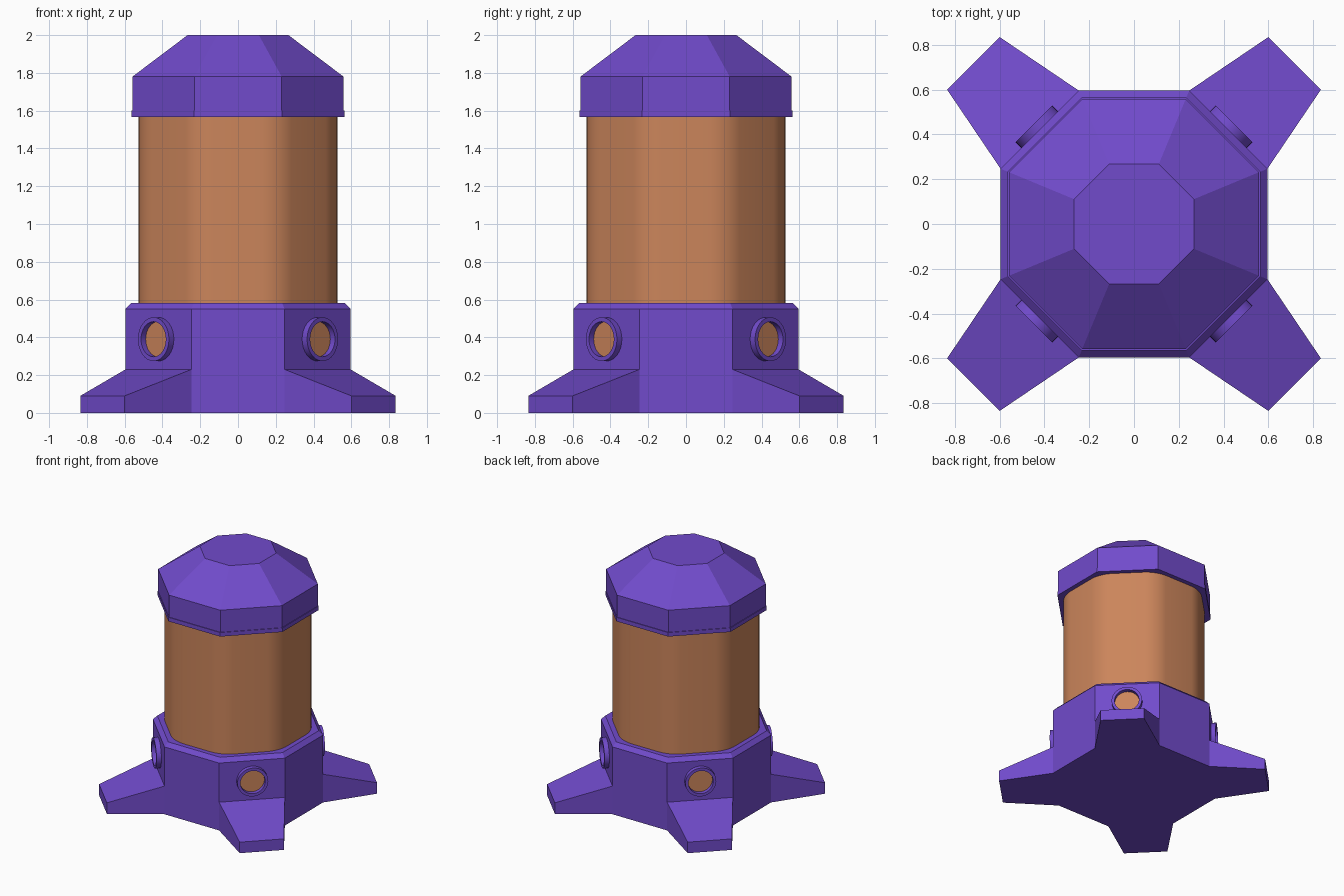
import bpy, bmesh
from math import pi, cos, sin, radians
from mathutils import Matrix

if "Cube" in bpy.data.objects:
    bpy.data.objects.remove(bpy.data.objects["Cube"])


def material(name, colour):
    m = bpy.data.materials.new(name)
    m.diffuse_color = colour
    m.use_nodes = True
    m.node_tree.nodes["Principled BSDF"].inputs["Base Color"].default_value = m.diffuse_color
    return m


PURPLE = material("purple", (0.165, 0.07, 0.60, 1))
ORANGE = material("orange", (0.60, 0.235, 0.105, 1))


def finish(bm, name, mat, smooth=False):
    bmesh.ops.recalc_face_normals(bm, faces=bm.faces)
    me = bpy.data.meshes.new(name)
    bm.to_mesh(me)
    bm.free()
    me.materials.append(mat)
    ob = bpy.data.objects.new(name, me)
    bpy.context.collection.objects.link(ob)
    if smooth:
        bpy.ops.object.select_all(action='DESELECT')
        ob.select_set(True)
        bpy.context.view_layer.objects.active = ob
        bpy.ops.object.shade_smooth_by_angle(angle=radians(35))
    return ob


def stack(profile, sides, start=0.0, closed=False):
    """Rings of (radius, z) joined together; closed makes a tube, otherwise capped."""
    bm = bmesh.new()
    rings = [[bm.verts.new((r * cos(start + 2 * pi * i / sides),
                            r * sin(start + 2 * pi * i / sides), z))
              for i in range(sides)] for r, z in profile]
    pairs = list(zip(rings, rings[1:]))
    if closed:
        pairs.append((rings[-1], rings[0]))
    else:
        bm.faces.new(rings[0])
        bm.faces.new(rings[-1])
    for a, b in pairs:
        for i in range(sides):
            j = (i + 1) % sides
            bm.faces.new((a[i], a[j], b[j], b[i]))
    return bm


def octagon(profile):
    # radii are given across the flats
    return stack([(a / cos(pi / 8), z) for a, z in profile], 8, pi / 8)


# Base block with chamfered rim
finish(octagon([(0.596, 0), (0.596, 0.55), (0.565, 0.582)]), "base", PURPLE)

# Body: octagonal column with rounded corners
bm = octagon([(0.527, 0.5), (0.527, 1.62)])
upright = [e for e in bm.edges if abs(e.verts[0].co.z - e.verts[1].co.z) > 0.5]
bmesh.ops.bevel(bm, geom=upright, offset=0.09, offset_type='OFFSET',
                segments=5, profile=0.5, affect='EDGES')
finish(bm, "body", ORANGE, True)

# Cap with a slight lip and sloped roof
finish(octagon([(0.564, 1.567), (0.564, 1.60), (0.559, 1.60),
                (0.559, 1.78), (0.267, 2.0)]), "cap", PURPLE)

# Feet, porthole rings and porthole panes on the four diagonal sides
for k in range(4):
    turn = Matrix.Rotation(pi / 4 + k * pi / 2, 4, 'Z')

    bm = bmesh.new()
    inner, outer = [[bm.verts.new((d, y, z)) for y, z in
                     ((-w, 0), (w, 0), (w, h), (-w, h))]
                    for d, w, h in ((0.596, 0.247, 0.23), (1.015, 0.166, 0.09))]
    bm.faces.new(outer)
    for i in range(4):
        j = (i + 1) % 4
        bm.faces.new((inner[i], inner[j], outer[j], outer[i]))
    bm.transform(turn)
    finish(bm, f"foot_{k + 1}", PURPLE)

    place = turn @ Matrix.Translation((0, 0, 0.39)) @ Matrix.Rotation(pi / 2, 4, 'Y')
    bm = stack([(0.116, 0.58), (0.116, 0.633), (0.093, 0.633), (0.093, 0.58)],
               32, closed=True)
    bm.transform(place)
    finish(bm, f"porthole_ring_{k + 1}", PURPLE, True)

    bm = stack([(0.094, 0.58), (0.094, 0.598)], 32)
    bm.transform(place)
    finish(bm, f"porthole_pane_{k + 1}", ORANGE, True)
